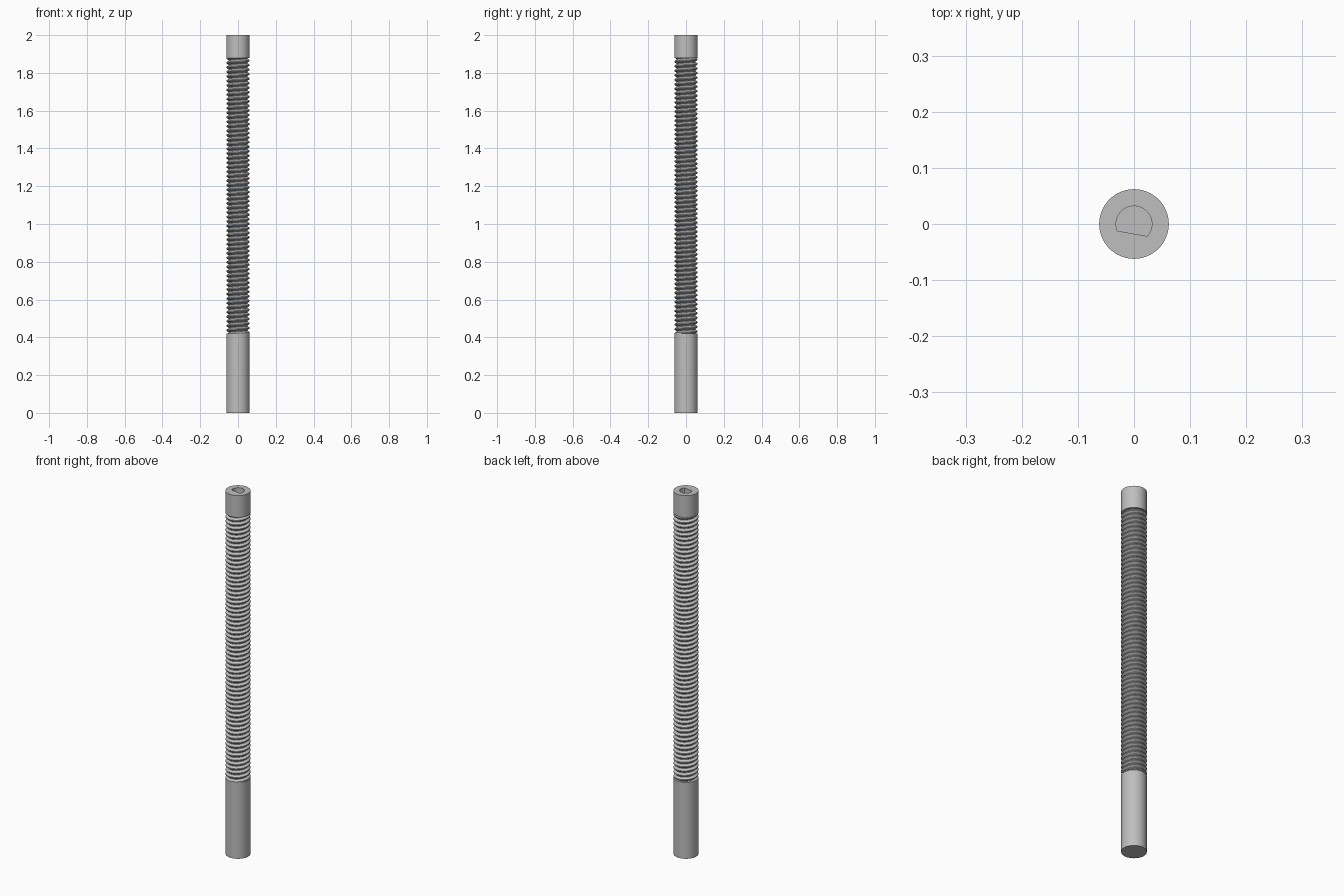
import bpy, bmesh, math

if "Cube" in bpy.data.objects:
    bpy.data.objects.remove(bpy.data.objects["Cube"], do_unlink=True)

RADIUS, ROOT = 0.062, 0.05
SHANK_TOP, COLLAR_BOTTOM, HEIGHT = 0.42, 1.88, 2.0
PITCH = 0.024
SEGMENTS = 72

steel = bpy.data.materials.new("grey steel")
steel.use_nodes = True
GREY = (0.52, 0.52, 0.52, 1)
steel.diffuse_color = GREY
steel.node_tree.nodes["Principled BSDF"].inputs["Base Color"].default_value = GREY


def finish(bm, name):
    """Turn a bmesh into a smooth-shaded steel object."""
    bmesh.ops.remove_doubles(bm, verts=bm.verts, dist=1e-6)
    bmesh.ops.recalc_face_normals(bm, faces=bm.faces)
    mesh = bpy.data.meshes.new(name)
    bm.to_mesh(mesh)
    bm.free()
    mesh.materials.append(steel)
    ob = bpy.data.objects.new(name, mesh)
    bpy.context.collection.objects.link(ob)
    bpy.ops.object.select_all(action='DESELECT')
    ob.select_set(True)
    bpy.context.view_layer.objects.active = ob
    bpy.ops.object.shade_smooth_by_angle(angle=math.radians(30))
    return ob


def loft(name, sections):
    """Skin a stack of (radius function, z) sections and cap both ends."""
    bm = bmesh.new()
    rings = []
    for radius, z in sections:
        ring = []
        for i in range(SEGMENTS):
            a = math.tau * (i + 0.5) / SEGMENTS
            r = radius(a)
            ring.append(bm.verts.new((r * math.cos(a), r * math.sin(a), z)))
        rings.append(ring)
    for low, high in zip(rings, rings[1:]):
        for i in range(SEGMENTS):
            j = (i + 1) % SEGMENTS
            bm.faces.new((low[i], low[j], high[j], high[i]))
    bm.faces.new(rings[0][::-1])
    bm.faces.new(rings[-1])
    return finish(bm, name)


def round_section(a):
    return RADIUS


def d_section(a):
    """Circle with one flat side, slightly turned about the axis."""
    facing = math.cos(a - math.radians(260))
    flat = 0.0172
    return min(0.032, flat / facing) if facing > 0.01 else 0.032


def thread(name, bottom, top):
    """Sweep a ridge profile up a right-handed helix."""
    bm = bmesh.new()
    profile = [(ROOT, 0), (ROOT, 0.12), (RADIUS, 0.46), (RADIUS, 0.66), (ROOT, 1)]
    steps = 32
    turns = math.ceil((top - bottom) / PITCH) + 1
    previous = None
    for s in range(turns * steps + 1):
        a = math.tau * s / steps
        base = bottom - PITCH + PITCH * s / steps
        row = []
        for r, offset in profile:
            z = min(max(base + offset * PITCH, bottom), top)
            row.append(bm.verts.new((r * math.cos(a), r * math.sin(a), z)))
        if previous:
            for k in range(len(profile) - 1):
                bm.faces.new((previous[k], row[k], row[k + 1], previous[k + 1]))
        previous = row
    bmesh.ops.dissolve_degenerate(bm, edges=bm.edges, dist=1e-6)
    return finish(bm, name)


# Plain lower shank
loft("lower_shank", [(round_section, 0), (round_section, SHANK_TOP)])

# Threaded middle, its ends buried in the plain parts
thread("threaded_rod", SHANK_TOP - 0.008, COLLAR_BOTTOM + 0.008)

# Upper collar with a D-shaped socket sunk into its top
loft("socket_collar", [(round_section, COLLAR_BOTTOM), (round_section, HEIGHT),
                       (d_section, HEIGHT), (d_section, HEIGHT - 0.07)])
